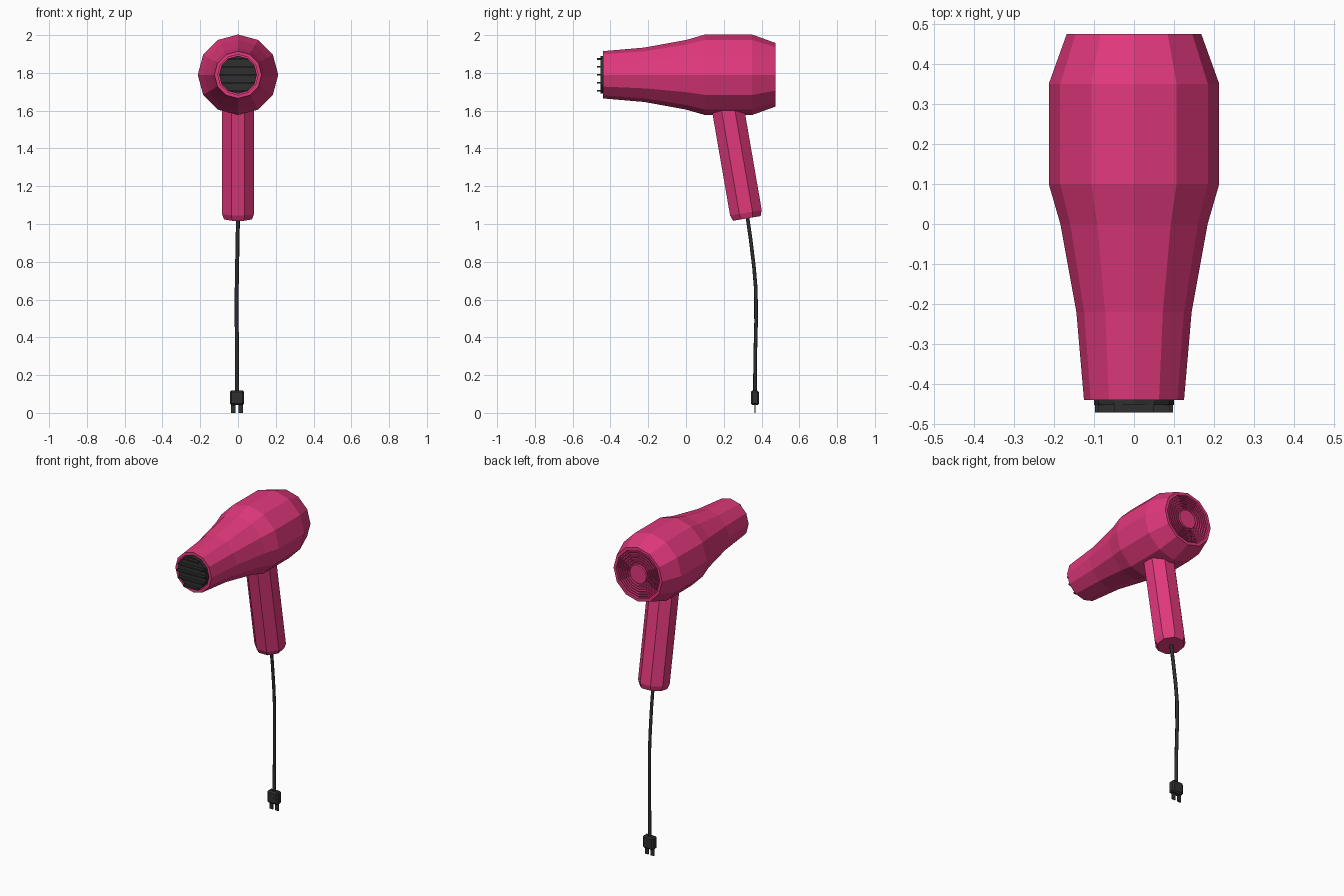
import bpy, bmesh, math
from mathutils import Vector, Matrix

if "Cube" in bpy.data.objects:
    bpy.data.objects.remove(bpy.data.objects["Cube"])


def material(name, rgb):
    m = bpy.data.materials.new(name)
    m.diffuse_color = (*rgb, 1)
    m.use_nodes = True
    m.node_tree.nodes["Principled BSDF"].inputs["Base Color"].default_value = m.diffuse_color
    return m


PINK = material("pink_plastic", (0.75, 0.04, 0.2))
DARK = material("dark_plastic", (0.028, 0.028, 0.028))


def finish(bm, name, mat):
    bmesh.ops.recalc_face_normals(bm, faces=bm.faces)
    me = bpy.data.meshes.new(name)
    bm.to_mesh(me)
    bm.free()
    me.materials.append(mat)
    ob = bpy.data.objects.new(name, me)
    bpy.context.collection.objects.link(ob)
    return ob


def lathe(name, profile, sides, origin, axis, mat, turn=0.0):
    """Revolve (radius, distance) points around an axis; both ends are capped."""
    bm = bmesh.new()
    rings = []
    for r, t in profile:
        rings.append([bm.verts.new((r * math.cos(turn + 2 * math.pi * i / sides),
                                    r * math.sin(turn + 2 * math.pi * i / sides), t))
                      for i in range(sides)])
    for a, b in zip(rings, rings[1:]):
        for i in range(sides):
            j = (i + 1) % sides
            bm.faces.new((a[i], a[j], b[j], b[i]))
    bm.faces.new(rings[0])
    bm.faces.new(rings[-1])
    # local z goes along the axis, local x stays on world x
    z = Vector(axis).normalized()
    x = Vector((1, 0, 0))
    y = z.cross(x)
    rot = Matrix((x, y, z)).transposed().to_4x4()
    bm.transform(Matrix.Translation(origin) @ rot)
    return finish(bm, name, mat)


def box(name, centre, size, mat, bevel=0.0):
    bm = bmesh.new()
    bmesh.ops.create_cube(bm, size=1)
    bm.transform(Matrix.Translation(centre) @ Matrix.Diagonal((*size, 1)))
    if bevel:
        bmesh.ops.bevel(bm, geom=bm.edges[:], offset=bevel, segments=1, affect='EDGES')
    return finish(bm, name, mat)


CZ = 1.79  # height of the barrel axis

# barrel: recessed nozzle, outer shell, then ringed air intake at the back
profile = [(0.107, -0.42), (0.107, -0.44), (0.125, -0.44), (0.144, -0.22),
           (0.184, 0.0), (0.213, 0.1), (0.213, 0.35), (0.168, 0.475), (0.15, 0.475)]
for k in range(5):
    r = 0.147 - 0.016 * k
    profile += [(r, 0.464), (r - 0.006, 0.464), (r - 0.006, 0.473), (r - 0.013, 0.473)]
profile += [(0.067, 0.464), (0.061, 0.464), (0.058, 0.473)]
lathe("barrel", profile, 12, (0, 0, CZ), (0, 1, 0), PINK)

# nozzle grille: backing disc and five slats
lathe("grille_disc", [(0.1, -0.452), (0.1, -0.415)], 12, (0, 0, CZ), (0, 1, 0), DARK)
for k in range(-2, 3):
    z = 0.042 * k
    w = 2 * math.sqrt(0.098 ** 2 - z ** 2)
    box(f"grille_slat_{k + 3}", (0, -0.458, CZ + z), (w, 0.026, 0.009), DARK)

# handle: leaning octagonal grip with a chamfered foot
down = Vector((0, 0.17, -0.985)).normalized()
top = Vector((0, 0.21, 1.68))
lathe("handle", [(0.092, 0), (0.092, 0.63), (0.08, 0.66)],
      8, top, down, PINK, math.pi / 8)

# cord
curve = bpy.data.curves.new("cord", 'CURVE')
curve.dimensions = '3D'
curve.bevel_depth = 0.0105
curve.bevel_resolution = 1
curve.use_fill_caps = True
path = [(0.0, 0.322, 1.06), (-0.002, 0.342, 0.92), (-0.005, 0.36, 0.77),
        (-0.007, 0.37, 0.65), (-0.007, 0.371, 0.48), (-0.005, 0.366, 0.28),
        (-0.005, 0.365, 0.1)]
spline = curve.splines.new('POLY')
spline.points.add(len(path) - 1)
for p, co in zip(spline.points, path):
    p.co = (*co, 1)
curve.materials.append(DARK)
bpy.context.collection.objects.link(bpy.data.objects.new("cord", curve))

# plug with two flat prongs
PX, PY = -0.005, 0.365
box("plug", (PX, PY, 0.08), (0.076, 0.044, 0.078), DARK, 0.009)
for side, s in (("left", -1), ("right", 1)):
    box(f"prong_{side}", (PX + s * 0.02, PY, 0.025), (0.024, 0.006, 0.05), DARK)
